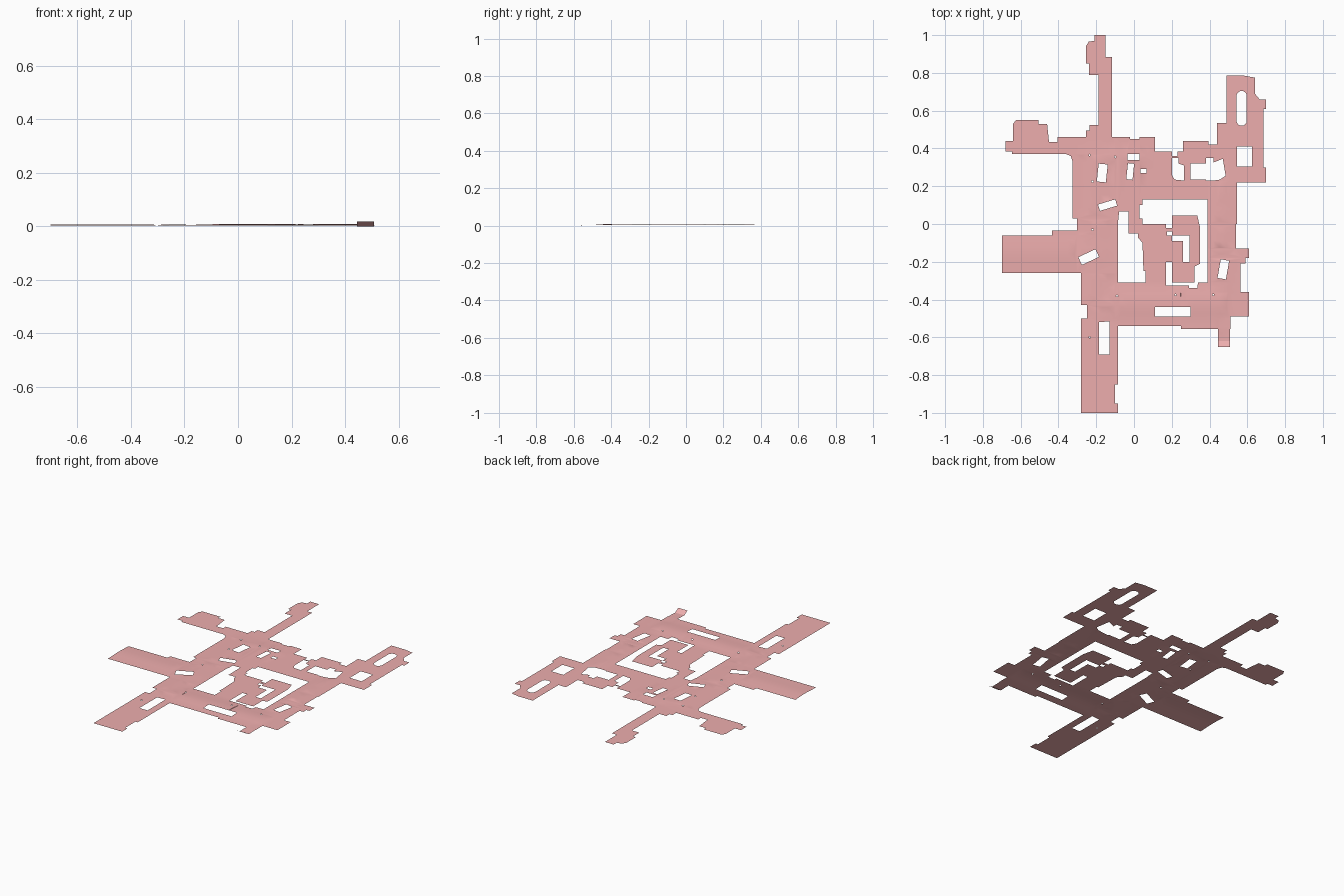
import bpy, math
from mathutils import Vector
from mathutils.geometry import delaunay_2d_cdt

layers = []  # (is_paving, polygon); later layers override earlier ones


def poly(fill, *pts):
    layers.append((fill, [Vector(p) for p in pts]))


def rects(fill, *boxes):
    for x0, x1, y0, y1 in boxes:
        poly(fill, (x0, y0), (x1, y0), (x1, y1), (x0, y1))


def turned(fill, cx, cy, w, h, deg):
    c, s = math.cos(math.radians(deg)), math.sin(math.radians(deg))
    poly(fill, *[(cx + c * u * w / 2 - s * v * h / 2, cy + s * u * w / 2 + c * v * h / 2)
                 for u, v in ((-1, -1), (1, -1), (1, 1), (-1, 1))])


def capsule(fill, cx, cy, w, h, n=12):
    r = w / 2
    pts = []
    for i in range(n):
        a = 2 * math.pi * (i + 0.5) / n
        pts.append((cx + r * math.cos(a), cy + r * math.sin(a) + math.copysign(h / 2 - r, math.sin(a))))
    poly(fill, *pts)


# north lane with its widened end
poly(True, (-.21, 1), (-.15, 1), (-.15, .885), (-.117, .885), (-.117, .44), (-.187, .44),
     (-.187, .79), (-.237, .79), (-.237, .85), (-.255, .85), (-.255, .94), (-.24, .965), (-.21, .97))
rects(True, (-.255, -.187, .44, .495), (-.235, -.187, .495, .525))

# north-west lane and yard
poly(True, (-.68, .385), (-.645, .385), (-.645, .37), (-.36, .37), (-.335, .36), (-.325, .33), (-.1, .33),
     (-.1, .46), (-.405, .46), (-.405, .435), (-.45, .435), (-.46, .53), (-.505, .53), (-.505, .55),
     (-.625, .55), (-.64, .53), (-.64, .44), (-.68, .44))

# west road and west side street
rects(True, (-.7, -.2, -.26, -.06), (-.435, -.2, -.06, -.035),
      (-.325, -.085, .03, .37), (-.303, -.085, -.26, .03), (-.28, -.085, -.43, -.26),
      (-.25, -.085, -.52, -.43), (-.28, -.1, -1, -.5), (-.1, -.085, -.85, -.5), (-.1, -.085, -1, -.95))

# north side street with stepped frontage
rects(True, (-.1, -.02, .02, .46), (-.02, .03, .02, .45), (.03, .11, .1, .46), (.11, .2, .1, .385),
      (.2, .26, .1, .36), (.23, .27, .1, .385), (.26, .395, .1, .44), (.39, .44, .1, .42), (.44, .5, .1, .535))

# north-east yard
poly(True, (.49, .22), (.7, .22), (.7, .3), (.685, .3), (.685, .61), (.7, .61), (.7, .66), (.665, .66),
     (.64, .69), (.64, .775), (.585, .785), (.49, .785))

# east side street
rects(True, (.39, .545, 0, .23), (.39, .54, -.13, 0), (.39, .61, -.18, -.13),
      (.39, .59, -.21, -.18), (.39, .565, -.36, -.21))

# south side street, bay and short stub with turned-up lip
rects(True, (-.1, .255, -.54, -.31), (.25, .51, -.555, -.31), (.5, .61, -.49, -.36),
      (.445, .508, -.62, -.5), (.445, .508, -.65, -.62))

# central courtyard opening
poly(False, (-.085, -.31), (0, -.31), (0, -.295), (.06, -.28), (.17, -.28), (.17, -.325), (.29, -.325),
     (.29, -.34), (.335, -.34), (.35, -.22), (.39, -.22), (.39, .13), (.045, .13), (.045, .02),
     (-.03, .02), (-.03, .065), (-.08, .065), (-.085, -.05))

# plaza island inside the courtyard
poly(True, (-.03, .03), (.045, .03), (.045, 0), (.17, 0), (.17, -.02), (.2, -.02), (.2, .045), (.335, .045),
     (.35, -.02), (.35, -.21), (.32, -.225), (.32, -.31), (.2, -.31), (.2, -.2), (.17, -.2),
     (.17, -.31), (.06, -.31), (.06, -.25), (.05, -.25), (.045, -.1), (.02, -.07), (.02, -.05), (-.03, -.05))
rects(False, (.26, .295, -.2, -.06), (.2, .26, -.09, -.06), (.175, .2, -.06, -.04))

# building footprints cut out of the streets
rects(False, (-.035, .03, .34, .37), (.035, .065, .27, .29), (.3, .385, .235, .32), (.38, .42, .23, .35),
      (.11, .3, -.49, -.44), (.545, .625, .305, .41))
poly(False, (.2, .35), (.2, .26), (.215, .235), (.265, .23), (.265, .31), (.235, .32), (.235, .35))
poly(False, (.42, .23), (.455, .235), (.485, .255), (.47, .345), (.42, .325))
poly(False, (-.185, -.52), (-.13, -.515), (-.13, -.69), (-.185, -.69))
turned(False, -.168, .27, .048, .095, -6)
turned(False, -.02, .278, .033, .085, -6)
turned(False, -.14, .1, .095, .035, 17)
turned(False, -.24, -.175, .1, .045, 25)
turned(False, .473, -.24, .045, .1, -10)
capsule(False, .57, .612, .055, .185)

# small post holes
for x, y in ((-.235, .365), (-.1, .355), (-.22, .225), (-.22, -.03), (-.235, -.6),
             (-.09, -.38), (.22, -.375), (.42, -.375)):
    capsule(False, x, y, .01, .01, 6)

# crowned road centre lines: start, end, half width, rise
crowns = [((-.7, -.15), (-.2, -.15), .11, .004), ((-.08, -.42), (.45, -.42), .11, .006),
          ((-.2, -.4), (-.2, .35), .09, .003), ((.46, -.4), (.46, .2), .08, .003),
          ((-.2, .35), (.04, .35), .06, .003)]


def height(p):
    if p.y < -.56 and .44 < p.x < .51:
        return max(0, .018 * (-.62 - p.y) / .03)
    z = 0
    for a, b, w, rise in crowns:
        a, b = Vector(a), Vector(b)
        t = min(1, max(0, (p - a).dot(b - a) / (b - a).length_squared))
        d = min(1, (p - a.lerp(b, t)).length / w)
        z = max(z, rise * (1 + math.cos(math.pi * d)) / 2)
    return .002 + z


def inside(p, pts):
    hit = False
    for a, b in zip(pts, pts[1:] + pts[:1]):
        if (a.y > p.y) != (b.y > p.y) and p.x < a.x + (p.y - a.y) / (b.y - a.y) * (b.x - a.x):
            hit = not hit
    return hit


def paved(p):
    for fill, pts in reversed(layers):
        if inside(p, pts):
            return fill
    return False


# triangulate all outlines together with a regular grid for the road crowns
verts, edges = [], []
for _, pts in layers:
    n = len(verts)
    verts += pts
    edges += [(n + i, n + (i + 1) % len(pts)) for i in range(len(pts))]
verts += [Vector((-.7 + .035 * i, -1 + .035 * j)) for i in range(41) for j in range(58)]
out = delaunay_2d_cdt(verts, edges, [], 0, 1e-5)
co, tris = out[0], out[2]
faces = []
for f in tris:
    a, b, c = (co[i] for i in f)
    area = (b - a).cross(c - a) / 2
    if abs(area) > 1e-8 and paved((a + b + c) / 3):
        faces.append(f if area > 0 else f[::-1])
used = {v: n for n, v in enumerate(sorted({i for f in faces for i in f}))}

mesh = bpy.data.meshes.new("street_surface")
mesh.from_pydata([(co[i].x, co[i].y, height(co[i])) for i in used], [],
                 [[used[i] for i in f] for f in faces])
mesh.update()
street = bpy.data.objects.new("street_surface", mesh)
bpy.context.collection.objects.link(street)
mat = bpy.data.materials.new("paving")
mat.diffuse_color = (.85, .42, .42, 1)
mesh.materials.append(mat)
bpy.context.view_layer.objects.active = street
street.select_set(True)
bpy.ops.object.shade_smooth_by_angle()
